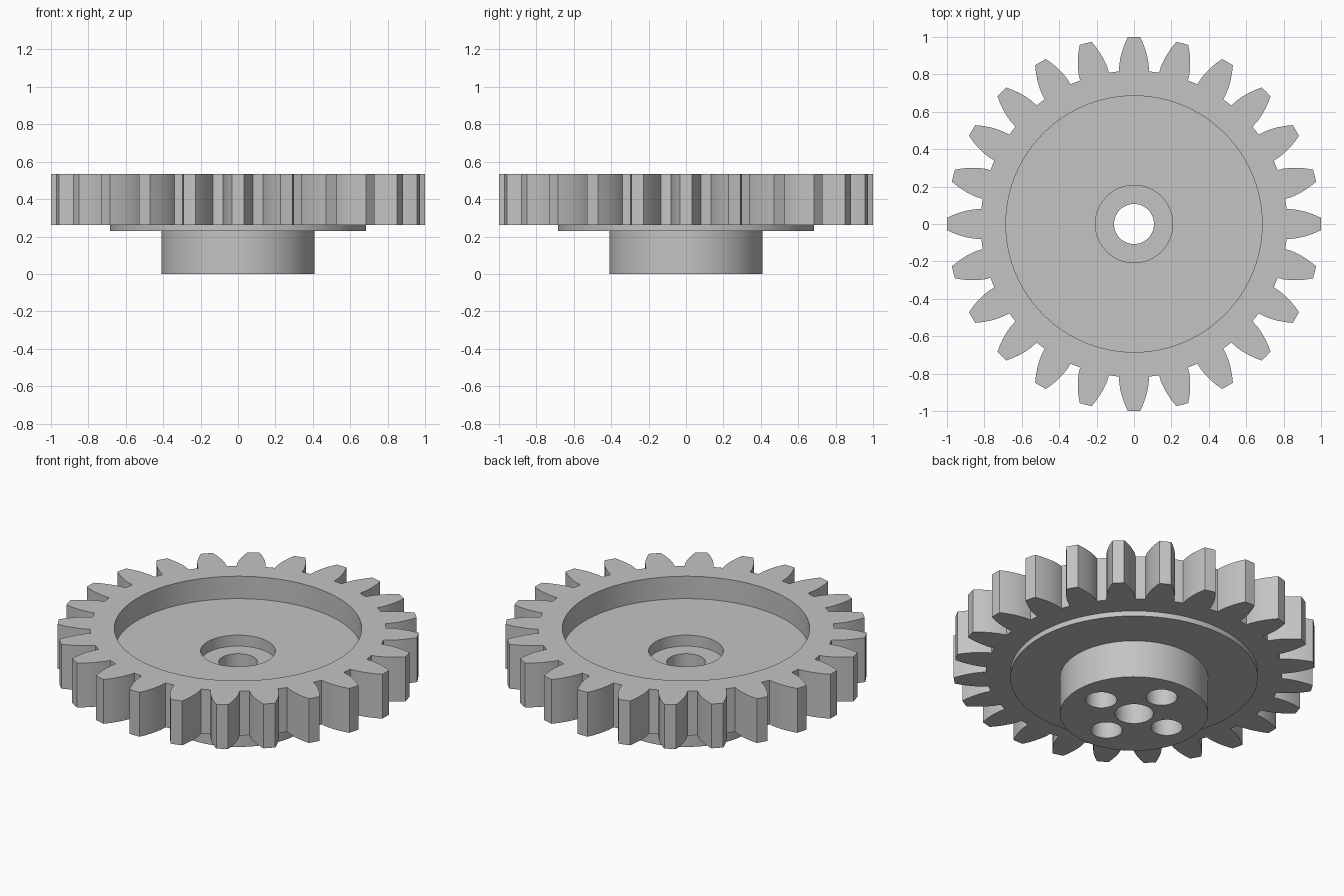
import bpy, bmesh, math
from mathutils import Vector

cube = bpy.data.objects.get("Cube")
if cube:
    bpy.data.objects.remove(cube, do_unlink=True)

TEETH = 24
ROOT, TIP = 0.82, 1.0
BASE_HALF, TIP_HALF = math.radians(5.6), math.radians(1.9)

steel = bpy.data.materials.new("plain grey")
steel.use_nodes = True
GREY = (0.55, 0.55, 0.55, 1)
steel.diffuse_color = GREY
steel.node_tree.nodes["Principled BSDF"].inputs["Base Color"].default_value = GREY


def prism(name, outline, low, high):
    """Extrude a closed 2D outline between two heights."""
    bm = bmesh.new()
    face = bm.faces.new([bm.verts.new((x, y, low)) for x, y in outline])
    top = bmesh.ops.extrude_face_region(bm, geom=[face])["geom"]
    verts = [v for v in top if isinstance(v, bmesh.types.BMVert)]
    bmesh.ops.translate(bm, verts=verts, vec=Vector((0, 0, high - low)))
    bmesh.ops.recalc_face_normals(bm, faces=bm.faces)
    mesh = bpy.data.meshes.new(name)
    bm.to_mesh(mesh)
    bm.free()
    mesh.materials.append(steel)
    obj = bpy.data.objects.new(name, mesh)
    bpy.context.collection.objects.link(obj)
    return obj


def disc(name, radius, low, high, x=0.0, y=0.0, sides=96):
    turn = 2 * math.pi / sides
    ring = [(x + radius * math.cos(i * turn), y + radius * math.sin(i * turn))
            for i in range(sides)]
    return prism(name, ring, low, high)


def combine(target, other, operation):
    """Apply a boolean and discard the helper."""
    mod = target.modifiers.new(other.name, "BOOLEAN")
    mod.object, mod.operation, mod.solver = other, operation, "EXACT"
    graph = bpy.context.evaluated_depsgraph_get()
    mesh = bpy.data.meshes.new_from_object(target.evaluated_get(graph))
    target.modifiers.clear()
    target.data = mesh
    bpy.data.objects.remove(other, do_unlink=True)


# One tooth: convex flanks from root to tip, as (radius, angle) pairs
STEPS = 5
flank = []
for i in range(STEPS + 1):
    t = i / STEPS
    flank.append((ROOT + (TIP - ROOT) * t,
                  BASE_HALF - (BASE_HALF - TIP_HALF) * t ** 1.5))
tooth = [(r, -a) for r, a in flank] + [(TIP, 0)] + [(r, a) for r, a in reversed(flank)]

# Toothed rim, repeated round the circle
outline = []
for k in range(TEETH):
    centre = 2 * math.pi * k / TEETH
    outline += [(r * math.cos(centre + a), r * math.sin(centre + a)) for r, a in tooth]
gear = prism("gear_wheel", outline, 0.262, 0.533)

# Raised step and hub underneath
combine(gear, disc("step", 0.685, 0.23, 0.35), "UNION")
combine(gear, disc("hub", 0.41, 0, 0.31), "UNION")

# Pocket, counterbore and shaft hole
combine(gear, disc("pocket", 0.685, 0.396, 0.7), "DIFFERENCE")
combine(gear, disc("counterbore", 0.207, 0.329, 0.6), "DIFFERENCE")
combine(gear, disc("shaft_hole", 0.107, -0.1, 0.6, sides=64), "DIFFERENCE")

# Four blind bolt holes in the hub
for k in range(4):
    a = k * math.pi / 2
    hole = disc("bolt_hole", 0.087, -0.1, 0.23,
                0.237 * math.cos(a), 0.237 * math.sin(a), 48)
    combine(gear, hole, "DIFFERENCE")

# Smooth round walls, crisp edges
bpy.ops.object.select_all(action="DESELECT")
gear.select_set(True)
bpy.context.view_layer.objects.active = gear
bpy.ops.object.shade_smooth_by_angle(angle=math.radians(25))
